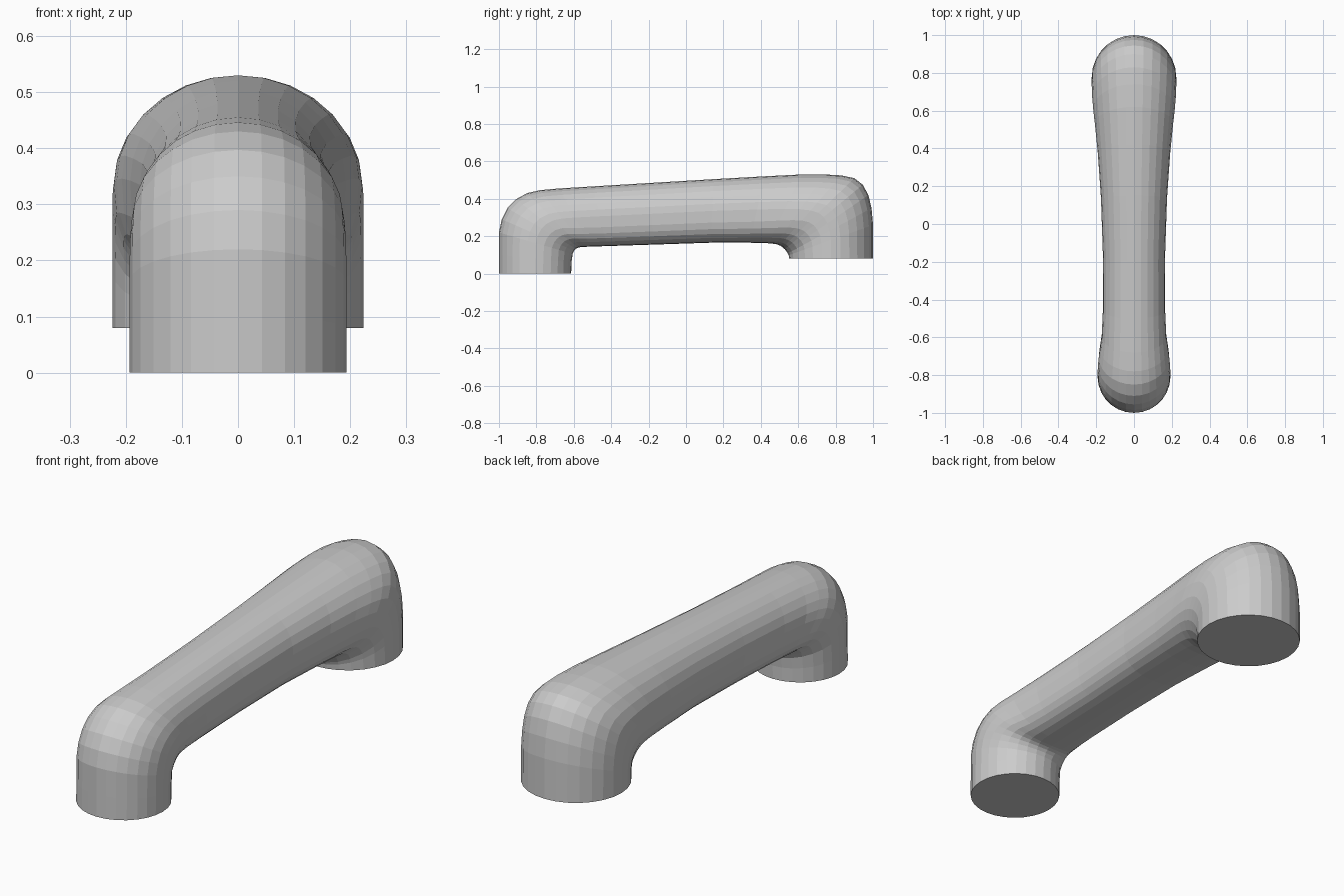
import bpy, bmesh
from math import sin, cos, pi

SIDES = 28

# Stations along the handle: outer (y, z), inner (y, z), half width, squareness of underside
STATIONS = [
    (-1.00, 0.00, -0.614, 0.00, 0.193, 2.0),
    (-1.00, 0.10, -0.612, 0.06, 0.193, 2.0),
    (-1.00, 0.22, -0.606, 0.105, 0.193, 2.0),
    (-0.985, 0.29, -0.598, 0.122, 0.193, 2.1),
    (-0.955, 0.35, -0.588, 0.133, 0.192, 2.2),
    (-0.91, 0.397, -0.575, 0.139, 0.190, 2.3),
    (-0.85, 0.430, -0.56, 0.142, 0.186, 2.5),
    (-0.78, 0.446, -0.54, 0.143, 0.179, 2.7),
    (-0.68, 0.455, -0.51, 0.144, 0.171, 2.9),
    (-0.50, 0.466, -0.42, 0.147, 0.165, 3.0),
    (-0.20, 0.484, -0.17, 0.155, 0.164, 3.0),
    (0.15, 0.505, 0.13, 0.165, 0.175, 3.0),
    (0.42, 0.520, 0.34, 0.165, 0.192, 3.0),
    (0.62, 0.530, 0.44, 0.162, 0.207, 2.8),
    (0.74, 0.530, 0.48, 0.158, 0.216, 2.6),
    (0.83, 0.525, 0.502, 0.150, 0.221, 2.4),
    (0.90, 0.510, 0.517, 0.140, 0.223, 2.3),
    (0.945, 0.475, 0.528, 0.130, 0.224, 2.2),
    (0.975, 0.42, 0.537, 0.118, 0.224, 2.1),
    (0.992, 0.35, 0.544, 0.108, 0.224, 2.0),
    (1.00, 0.26, 0.549, 0.098, 0.224, 2.0),
    (1.00, 0.08, 0.552, 0.08, 0.224, 2.0),
]


def spow(v, p):
    return (1 if v >= 0 else -1) * abs(v) ** p


def ring(bm, oy, oz, iy, iz, half, n):
    # Rounded outer half, squarer inner half
    verts = []
    for i in range(SIDES):
        a = 2 * pi * i / SIDES
        c, s = cos(a), sin(a)
        if s < 0:
            c, s = spow(c, 2 / n), spow(s, 2 / n)
        t = (s + 1) / 2
        verts.append(bm.verts.new((half * c, iy + (oy - iy) * t, iz + (oz - iz) * t)))
    return verts


# Handle: one loft from front foot, along the grip, to the rear foot
bm = bmesh.new()
rings = [ring(bm, *s) for s in STATIONS]
for a, b in zip(rings, rings[1:]):
    for i in range(SIDES):
        j = (i + 1) % SIDES
        bm.faces.new((a[i], a[j], b[j], b[i]))
# Flat mounting faces
bm.faces.new(rings[0])
bm.faces.new(rings[-1])
bmesh.ops.recalc_face_normals(bm, faces=bm.faces)

mesh = bpy.data.meshes.new("pull_handle")
bm.to_mesh(mesh)
bm.free()
handle = bpy.data.objects.new("pull_handle", mesh)
bpy.context.collection.objects.link(handle)
